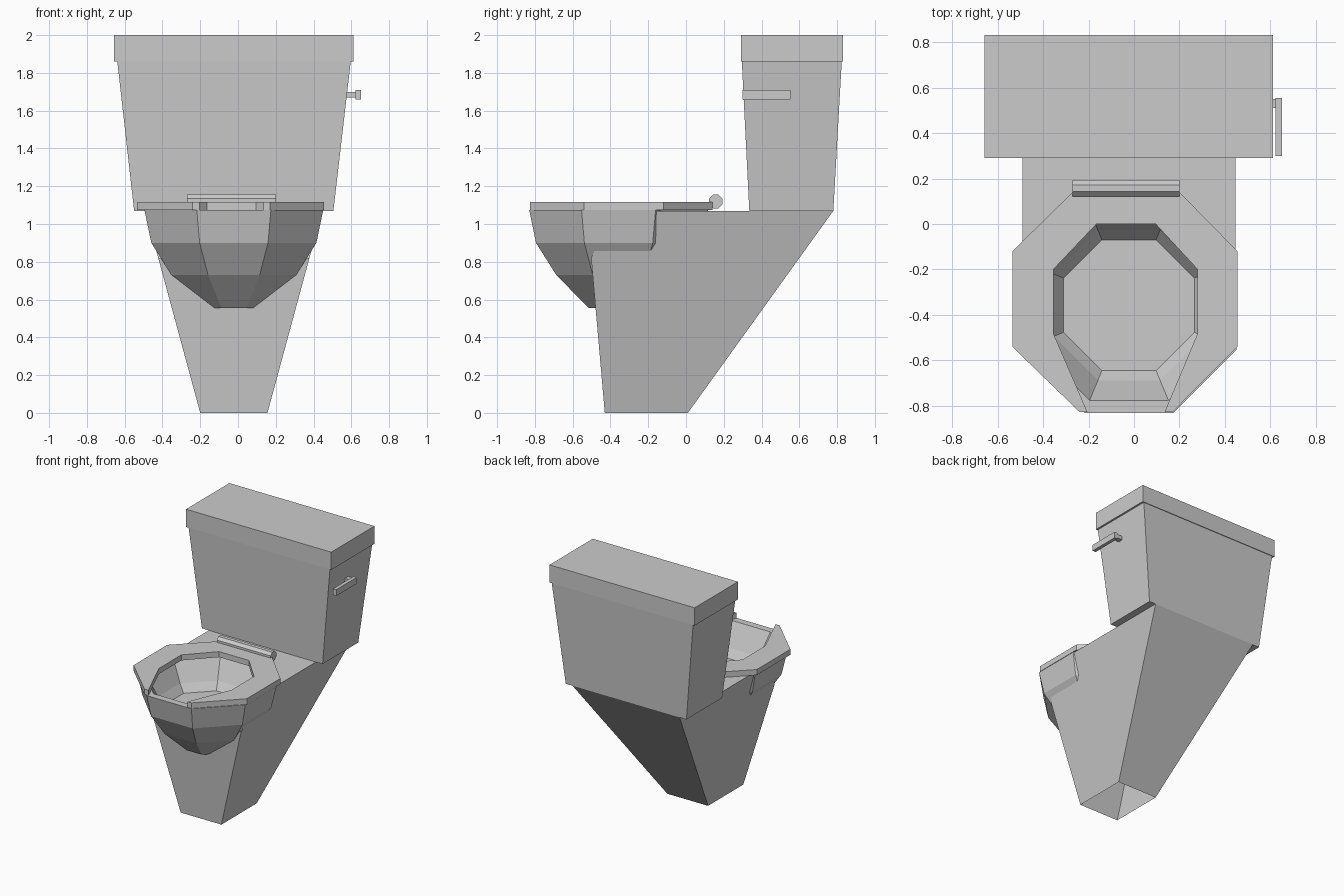
import bpy, bmesh, math

if "Cube" in bpy.data.objects:
    bpy.data.objects.remove(bpy.data.objects["Cube"])

CX = -0.022  # shared centre line of the ceramic parts


def make(name, verts, faces):
    me = bpy.data.meshes.new(name)
    me.from_pydata(verts, [], faces)
    bm = bmesh.new()
    bm.from_mesh(me)
    bmesh.ops.recalc_face_normals(bm, faces=bm.faces)
    bm.to_mesh(me)
    bm.free()
    ob = bpy.data.objects.new(name, me)
    bpy.context.collection.objects.link(ob)
    return ob


def loft(name, rings):
    """Closed skin through rings of equal point count, capped at both ends."""
    n = len(rings[0])
    faces = [[k * n + i, k * n + (i + 1) % n, (k + 1) * n + (i + 1) % n, (k + 1) * n + i]
             for k in range(len(rings) - 1) for i in range(n)]
    faces += [list(range(n)), [(len(rings) - 1) * n + i for i in range(n)]]
    return make(name, [p for r in rings for p in r], faces)


def rect(x0, x1, y0, y1, z):
    return [(x0, y0, z), (x1, y0, z), (x1, y1, z), (x0, y1, z)]


def octagon(apothem, z):
    r = apothem / math.cos(math.pi / 8)
    return [(CX + r * math.cos(math.pi / 8 + i * math.pi / 4),
             -0.357 + r * math.sin(math.pi / 8 + i * math.pi / 4), z) for i in range(8)]


def box(name, x0, x1, y0, y1, z0, z1):
    return loft(name, [rect(x0, x1, y0, y1, z0), rect(x0, x1, y0, y1, z1)])


# Tank and lid
loft("tank", [rect(-0.55, 0.505, 0.335, 0.78, 1.07), rect(-0.64, 0.598, 0.295, 0.825, 1.87)])
box("tank_lid", -0.657, 0.612, 0.29, 0.83, 1.86, 2.0)

# Flush handle: pivot and lever on the right side
box("handle_pivot", 0.56, 0.63, 0.51, 0.55, 1.67, 1.70)
box("handle_lever", 0.622, 0.65, 0.30, 0.553, 1.66, 1.71)

# Pedestal: tapered open-bottomed shell, with its top cut away under the bowl
side = [(-0.43, 0), (-0.502, 0.82), (-0.47, 0.89), (-0.19, 0.89), (-0.16, 1.07), (0.78, 1.07), (0.01, 0)]
n = len(side)
verts = [(CX + s * (0.178 + 0.29 * z / 1.07), y, z) for s in (-1, 1) for y, z in side]
verts += [(CX - 0.188, 0.1, 1.07), (CX + 0.188, 0.1, 1.07)]
make("pedestal", verts, [
    list(range(n)), list(range(n, 2 * n)),
    [0, n, n + 1, 1],                        # front wall
    [5, n + 5, n + 6, 6],                    # sloping back wall
    [5, 4, 2 * n], [5, 2 * n, 2 * n + 1, n + 5], [n + 5, 2 * n + 1, n + 4],  # deck
])

# Bowl: eight-sided, outside up to the rim and down the inside to the floor
profile = [(0.158, 0.555), (0.33, 0.73), (0.437, 0.9), (0.473, 1.073),
           (0.418, 1.073), (0.33, 0.9), (0.287, 0.84)]
loft("bowl", [octagon(a, z) for a, z in profile])

# Seat: faceted horseshoe, open at the front
outline = [(-0.24, -0.826), (-0.535, -0.54), (-0.535, -0.12), (-0.27, 0.14), (0.2, 0.14),
           (0.455, -0.12), (0.455, -0.54), (0.17, -0.826)]
inner = [(0.135, -0.826), (0.28, -0.48), (0.28, -0.2), (0.095, 0.0), (-0.165, 0.0),
         (-0.355, -0.2), (-0.355, -0.48), (-0.205, -0.826)]
m = len(outline)
ring = outline + inner
N = len(ring)
verts = [(x, y, z) for z in (1.073, 1.117) for x, y in ring]
faces = [[i, (i + 1) % N, (i + 1) % N + N, i + N] for i in range(N)]
for lvl in (0, N):
    faces += [[lvl + i, lvl + i + 1, lvl + N - 2 - i, lvl + N - 1 - i] for i in range(m - 1)]
make("seat", verts, faces)

# Hinge bar behind the seat
hinge = [[(x, 0.157 + 0.039 * math.cos(math.pi / 8 + i * math.pi / 4),
           1.119 + 0.039 * math.sin(math.pi / 8 + i * math.pi / 4)) for i in range(8)]
         for x in (-0.27, 0.2)]
loft("seat_hinge", hinge)
